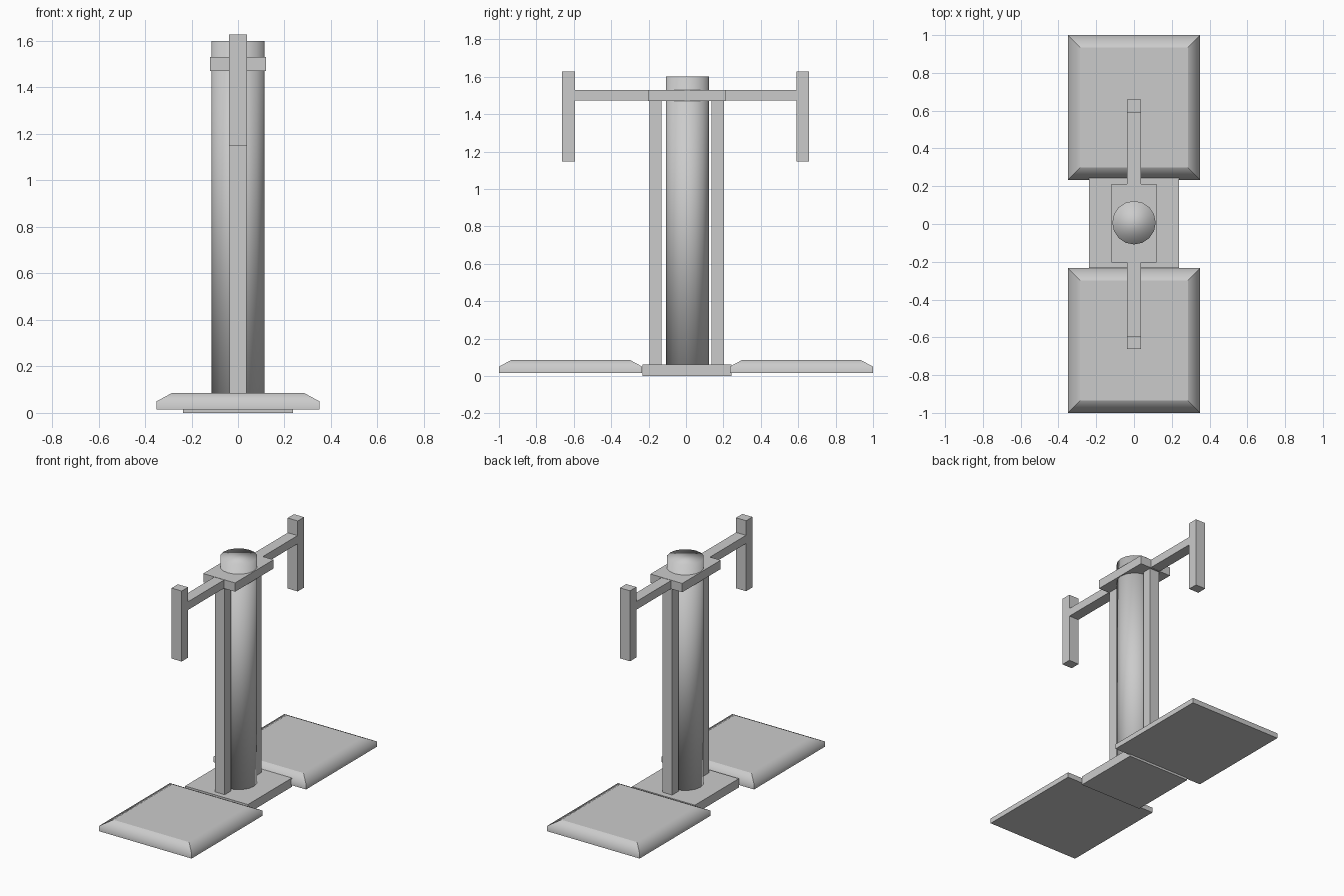
import bpy, bmesh, math

if "Cube" in bpy.data.objects:
    bpy.data.objects.remove(bpy.data.objects["Cube"])


def finish(name, bm):
    bmesh.ops.recalc_face_normals(bm, faces=bm.faces)
    mesh = bpy.data.meshes.new(name)
    bm.to_mesh(mesh)
    bm.free()
    obj = bpy.data.objects.new(name, mesh)
    bpy.context.collection.objects.link(obj)
    return obj


def box(name, x, y0, y1, z0, z1):
    bm = bmesh.new()
    bmesh.ops.create_cube(bm, size=1)
    for v in bm.verts:
        v.co = (v.co.x * 2 * x,
                (y0 + y1) / 2 + v.co.y * (y1 - y0),
                (z0 + z1) / 2 + v.co.z * (z1 - z0))
    return finish(name, bm)


def pad(name, y0, y1):
    # Slab with a sloped rim; only the rim's middle edge is softly shaded
    bm = bmesh.new()
    mid_z, inset = 0.05, 0.065
    rings = []
    for z, d in ((0.015, 0), (mid_z, 0), (0.085, inset)):
        a, b, c = 0.35 - d, y0 + d, y1 - d
        rings.append([bm.verts.new(p) for p in
                      ((-a, b, z), (a, b, z), (a, c, z), (-a, c, z))])
    bm.faces.new(rings[0][::-1])
    bm.faces.new(rings[-1])
    for lo, hi in zip(rings, rings[1:]):
        for i in range(4):
            j = (i + 1) % 4
            bm.faces.new((lo[i], lo[j], hi[j], hi[i]))
    for f in bm.faces:
        f.smooth = True
    for e in bm.edges:
        e.smooth = all(v in rings[1] for v in e.verts)
    return finish(name, bm)


# Central base plate and round column with softly shaded cap
box("base_plate", 0.237, -0.232, 0.243, 0.0, 0.06)
bm = bmesh.new()
bmesh.ops.create_cone(bm, cap_ends=True, segments=16, radius1=0.115,
                      radius2=0.115, depth=1.57)
bmesh.ops.translate(bm, verts=bm.verts, vec=(0, 0.007, 0.815))
for f in bm.faces:
    f.smooth = True
finish("column", bm)

# Collar plate around the column
box("collar", 0.12, -0.203, 0.212, 1.47, 1.53)

# Foot pads, support rods, arms and handles on both sides
for side, s in (("front", -1), ("back", 1)):
    def span(a, b, off=0.003):
        return sorted((s * a + off, s * b + off))
    pad(side + "_foot_pad", *span(0.234, 1.0, 0))
    box(side + "_support_rod", 0.037, *span(0.133, 0.199), 0.05, 1.48)
    box(side + "_arm", 0.037, *span(0.19, 0.60, 0), 1.472, 1.528)
    box(side + "_handle", 0.038, *span(0.592, 0.66, -0.002), 1.147, 1.628)
